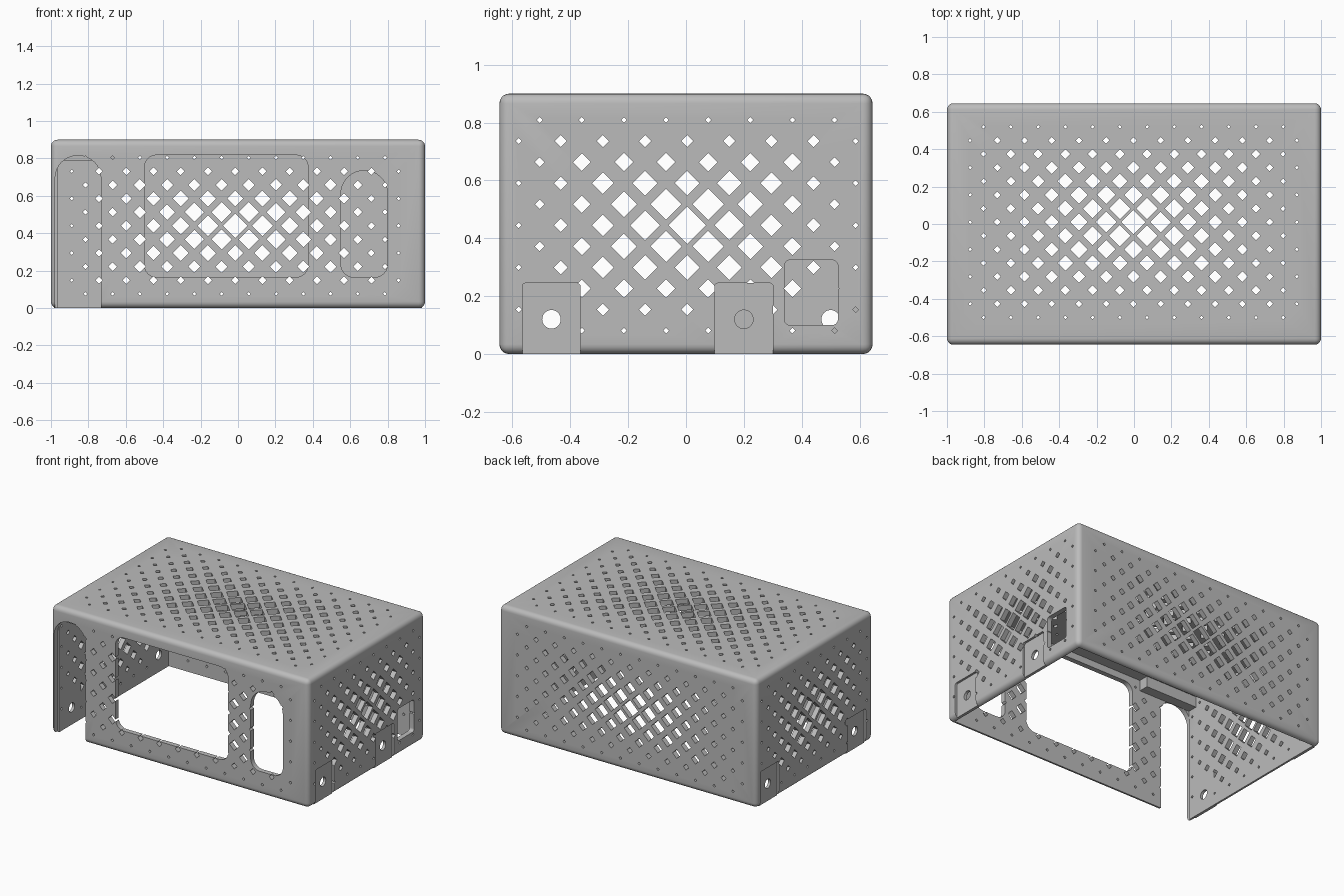
import bpy, bmesh
from math import sin, cos, pi
from mathutils import Vector

cube = bpy.data.objects.get("Cube")
if cube:
    bpy.data.objects.remove(cube, do_unlink=True)

W, D, H, T, R = 1.0, 0.645, 0.9, 0.035, 0.034   # half width, half depth, height, wall, edge radius
PITCH = 0.0728                                   # perforation lattice step

grey = bpy.data.materials.new("painted_grey")
grey.use_nodes = True
colour = (0.5, 0.5, 0.5, 1)
grey.diffuse_color = colour
grey.node_tree.nodes["Principled BSDF"].inputs["Base Color"].default_value = colour


def make_object(name, bm):
    bmesh.ops.recalc_face_normals(bm, faces=bm.faces)
    mesh = bpy.data.meshes.new(name)
    bm.to_mesh(mesh)
    bm.free()
    mesh.materials.append(grey)
    obj = bpy.data.objects.new(name, mesh)
    bpy.context.collection.objects.link(obj)
    return obj


def box(name, lo, hi, radius=0.0):
    bm = bmesh.new()
    bmesh.ops.create_cube(bm, size=1)
    for v in bm.verts:
        v.co = Vector(((l + h) / 2 + c * (h - l) for c, l, h in zip(v.co, lo, hi)))
    if radius:
        bmesh.ops.bevel(bm, geom=bm.edges[:], offset=radius, segments=5,
                        profile=0.5, affect='EDGES')
    return make_object(name, bm)


def prism(bm, outline, axis, start, end):
    """Extrude a 2D outline along an axis."""
    def place(p, w):
        return {'X': (w, p[0], p[1]), 'Y': (p[0], w, p[1]), 'Z': (p[0], p[1], w)}[axis]
    a = [bm.verts.new(place(p, start)) for p in outline]
    b = [bm.verts.new(place(p, end)) for p in outline]
    bm.faces.new(a)
    bm.faces.new(b[::-1])
    for i in range(len(a)):
        j = (i + 1) % len(a)
        bm.faces.new((a[i], b[i], b[j], a[j]))


def rounded(u0, u1, v0, v1, top, bottom):
    """Rectangle outline with separate top and bottom corner radii."""
    pts = []
    corners = ((u1, v1, top, -1, -1), (u0, v1, top, 1, -1),
               (u0, v0, bottom, 1, 1), (u1, v0, bottom, -1, 1))
    for k, (u, v, r, su, sv) in enumerate(corners):
        steps = 8 if r else 0
        for i in range(steps + 1):
            ang = (k + i / max(steps, 1)) * pi / 2
            pts.append((u + su * r + r * cos(ang), v + sv * r + r * sin(ang)))
    return pts


def circle(u, v, r, n=32):
    return [(u + r * cos(2 * pi * i / n), v + r * sin(2 * pi * i / n)) for i in range(n)]


def lattice(cu, cv, nu, nv):
    """Staggered diamonds that shrink toward the panel border."""
    for i in range(-nu, nu + 1):
        for j in range(-nv, nv + 1):
            if (i + j) % 2:
                continue
            s = 0.01 + 0.055 * min(1 - abs(i) / nu, 1 - abs(j) / nv)
            u, v = cu + i * PITCH, cv + j * PITCH
            yield [(u + s, v), (u, v + s), (u - s, v), (u, v - s)]


def cut(target, outlines, axis, start, end):
    bm = bmesh.new()
    for outline in outlines:
        prism(bm, outline, axis, start, end)
    subtract(target, make_object("cutter", bm))


def subtract(target, cutter):
    cutter.hide_render = True
    mod = target.modifiers.new("cut", 'BOOLEAN')
    mod.operation, mod.solver, mod.object = 'DIFFERENCE', 'EXACT', cutter
    bpy.context.view_layer.update()
    graph = bpy.context.evaluated_depsgraph_get()
    mesh = bpy.data.meshes.new_from_object(target.evaluated_get(graph))
    target.modifiers.clear()
    target.data = mesh
    bpy.data.objects.remove(cutter, do_unlink=True)


# Rounded shell, open underneath
shell = box("perforated_cover", (-W, -D, 0), (W, D, H), R)
subtract(shell, box("cavity", (T - W, T - D, -0.2), (W - T, D - T, H - T)))

# Diamond perforations: front and back, both sides, top
cut(shell, lattice(-0.015, 0.44, 12, 5), 'Y', -1, 1)
cut(shell, lattice(0.004, 0.445, 8, 5), 'X', -1.2, 1.2)
cut(shell, lattice(-0.003, 0.01, 12, 7), 'Z', 0.7, 1.1)

# Front openings: main window, arched slot and arched doorway
cut(shell, [rounded(-0.5, 0.375, 0.165, 0.818, 0.065, 0.065),
            rounded(0.55, 0.8, 0.165, 0.735, 0.124, 0.07),
            rounded(-0.978, -0.733, -0.1, 0.815, 0.12, 0)], 'Y', -0.8, T - D + 0.005)

# Connector window in the +x side
cut(shell, [rounded(0.34, 0.525, 0.1, 0.325, 0.02, 0.02)], 'X', 0.9, 1.1)

# Recessed screw tabs along the bottom of each side
parts = [shell]
tabs = (("front_tab_a", 1, -0.465), ("rear_tab_a", 1, 0.2),
        ("front_tab_b", -1, -0.465), ("rear_tab_b", -1, 0.5))
for name, side, y in tabs:
    outline = rounded(y - 0.101, y + 0.101, 0, 0.245, 0.012, 0)
    notch = rounded(y - 0.101, y + 0.101, -0.1, 0.245, 0.012, 0)
    cut(shell, [notch], 'X', side * 0.94, side * 1.1)
    bm = bmesh.new()
    prism(bm, outline, 'X', side * (W - T), side * (W - 0.015))
    tab = make_object(name, bm)
    cut(tab, [circle(y, 0.12, 0.032)], 'X', side * 0.9, side * 1.1)
    parts.append(tab)

# Stiffening rib above the doorway
parts.append(box("doorway_rib", (T - W, T - D, 0.79), (-0.56, -0.54, H - T)))

for obj in bpy.context.selected_objects:
    obj.select_set(False)
for obj in parts:
    obj.select_set(True)
bpy.context.view_layer.objects.active = shell
bpy.ops.object.shade_smooth_by_angle(angle=pi / 6)
